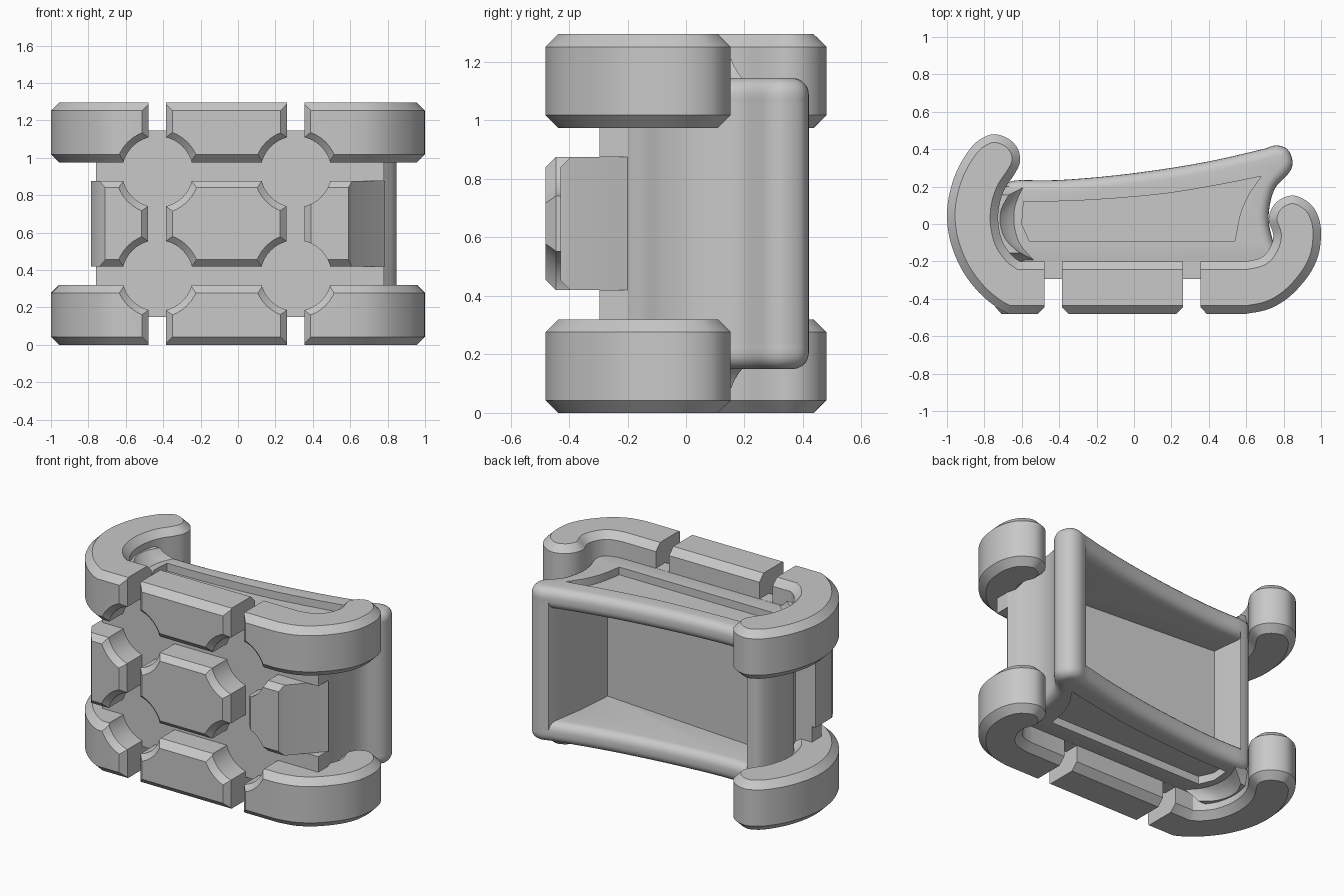
import bpy, bmesh, math
from mathutils import Vector

if "Cube" in bpy.data.objects:
    bpy.data.objects.remove(bpy.data.objects["Cube"])

HEIGHT = 1.295
grey = bpy.data.materials.new("stone grey")
grey.use_nodes = True
grey.diffuse_color = (0.58, 0.58, 0.58, 1)
grey.node_tree.nodes["Principled BSDF"].inputs["Base Color"].default_value = (0.58, 0.58, 0.58, 1)


def spline(points, steps=4):
    """Smooth open path through the points."""
    pts = [Vector(p) for p in points]
    pts = [pts[0]] + pts + [pts[-1]]
    path = []
    for a, b, c, d in zip(pts, pts[1:], pts[2:], pts[3:]):
        for i in range(steps):
            t = i / steps
            path.append(b + 0.5 * t * (c - a + t * (2 * a - 5 * b + 4 * c - d + t * (3 * (b - c) + d - a))))
    return path + [pts[-1]]


def loft(bm, rings):
    """Closed solid through rings of equal length."""
    loops = [[bm.verts.new(p) for p in ring] for ring in rings]
    for low, high in zip(loops, loops[1:]):
        for i in range(len(low)):
            bm.faces.new((low[i - 1], low[i], high[i], high[i - 1]))
    bm.faces.new(loops[0])
    bm.faces.new(loops[-1])


def make(name, *solids):
    bm = bmesh.new()
    for rings in solids:
        loft(bm, rings)
    bmesh.ops.recalc_face_normals(bm, faces=bm.faces)
    mesh = bpy.data.meshes.new(name)
    bm.to_mesh(mesh)
    bm.free()
    mesh.materials.append(grey)
    obj = bpy.data.objects.new(name, mesh)
    bpy.context.scene.collection.objects.link(obj)
    return obj


def level(outline, z):
    return [(p[0], p[1], z) for p in outline]


def slab(outline, low, high):
    return [level(outline, low), level(outline, high)]


def finish(obj, bevel=0, segments=1, cutters=()):
    """Bevel, cut and shade a part."""
    if bevel:
        mod = obj.modifiers.new("Bevel", "BEVEL")
        mod.width, mod.segments = bevel, segments
        mod.limit_method, mod.angle_limit = "ANGLE", math.radians(60)
        mod.use_clamp_overlap = False
    for cutter in cutters:
        mod = obj.modifiers.new("Cut", "BOOLEAN")
        mod.object, mod.operation, mod.solver = cutter, "DIFFERENCE", "EXACT"
    graph = bpy.context.evaluated_depsgraph_get()
    mesh = bpy.data.meshes.new_from_object(obj.evaluated_get(graph))
    obj.modifiers.clear()
    obj.data = mesh
    bpy.ops.object.select_all(action="DESELECT")
    obj.select_set(True)
    bpy.context.view_layer.objects.active = obj
    bpy.ops.object.shade_smooth_by_angle(angle=math.radians(32))


def hide(obj):
    obj.hide_render = True
    obj.hide_set(True)


# Round sockets with flared rims, cut where the grooves cross
def circle(x, z, y, r):
    turn = [math.tau * i / 40 for i in range(40)]
    return [(x + r * math.cos(a), y, z + r * math.sin(a)) for a in turn]


sockets = make("socket_cutter", *[
    [circle(x, z, -0.28, 0.19), circle(x, z, -0.445, 0.19), circle(x, z, -0.5, 0.245)]
    for x in (-0.43, 0.31) for z in (0.37, HEIGHT - 0.37)])

# Upright grooves with flared front edges
groove = [(-0.047, -0.1), (-0.047, -0.445), (-0.1, -0.5), (0.1, -0.5), (0.047, -0.445), (0.047, -0.1)]
grooves = make("groove_cutter", *[
    slab([(x + px, py) for px, py in groove], -0.1, HEIGHT + 0.1) for x in (-0.432, 0.308)])

# Armour rows with hooked arms, each cut into three pieces
right_arm = spline([
    (-0.67, -0.48), (-0.735, -0.445), (-0.83, -0.365), (-0.92, -0.245), (-0.98, -0.1), (-1, 0.04),
    (-0.985, 0.17), (-0.94, 0.3), (-0.87, 0.41), (-0.81, 0.46), (-0.745, 0.48), (-0.67, 0.455),
    (-0.62, 0.4), (-0.61, 0.33), (-0.64, 0.265), (-0.69, 0.19), (-0.72, 0.1), (-0.725, 0),
    (-0.7, -0.1), (-0.65, -0.17), (-0.61, -0.2)])
left_arm = spline([
    (0.6, -0.48), (0.72, -0.455), (0.83, -0.39), (0.93, -0.28), (0.985, -0.17), (1, -0.05),
    (0.985, 0.04), (0.94, 0.11), (0.85, 0.153), (0.76, 0.115), (0.72, 0.03), (0.745, -0.06),
    (0.725, -0.13), (0.68, -0.18), (0.6, -0.2)])
for name, low in (("lower_armour", 0), ("upper_armour", HEIGHT - 0.32)):
    armour = make(name, slab(right_arm + left_arm[::-1], low, low + 0.32))
    finish(armour, 0.043, cutters=(sockets, grooves))


# Middle armour row: blocks with chamfered fronts
def frame(right, left, y, inset=0):
    low, high = 0.42 + inset, HEIGHT - 0.42 - inset
    return [(right, y, low), (left, y, low), (left, y, high), (right, y, high)]


blocks = {
    "middle_right_block": [frame(-0.785, -0.48, -0.2), frame(-0.785, -0.48, -0.37),
                           frame(-0.74, -0.48, -0.445), frame(-0.71, -0.515, -0.48, 0.035)],
    "middle_centre_block": [frame(-0.385, 0.26, -0.2), frame(-0.385, 0.26, -0.445),
                            frame(-0.35, 0.225, -0.48, 0.035)],
    "middle_left_block": [frame(0.355, 0.785, -0.2), frame(0.355, 0.61, -0.395),
                          frame(0.39, 0.59, -0.43, 0.035)],
}
for name, rings in blocks.items():
    finish(make(name, rings), cutters=(sockets,))
hide(sockets)
hide(grooves)

# Backing plates behind the armour, narrower in the middle row
for name, edge, low, high in (("lower_plate", 0.78, 0.15, 0.42), ("middle_plate", 0.6, 0.42, HEIGHT - 0.42),
                              ("upper_plate", 0.78, HEIGHT - 0.42, HEIGHT - 0.15)):
    plate = [(-0.76, -0.295), (edge, -0.295), (edge, -0.2), (-0.76, -0.2)]
    finish(make(name, slab(plate, low, high)))

# Body ends and curved back edge
right_end = spline([(-0.61, -0.25), (-0.635, -0.185), (-0.7, -0.1), (-0.73, 0), (-0.725, 0.1), (-0.7, 0.18),
                    (-0.665, 0.225), (-0.6, 0.235)])
left_end = spline([(0.7, 0.403), (0.76, 0.42), (0.82, 0.4), (0.848, 0.335), (0.83, 0.275), (0.76, 0.2),
                   (0.73, 0.12), (0.72, 0.02), (0.74, -0.08), (0.77, -0.16), (0.78, -0.25)])
# The front of the left end stays behind the sloping block
left_end = [p for p in left_end if p.y > -0.2] + [Vector((0.78, -0.2)), Vector((0.65, -0.25))]
back_edge = spline([(-0.6, 0.235), (-0.4, 0.235), (-0.1, 0.26), (0.2, 0.3), (0.45, 0.345), (0.7, 0.403)])
shelf = right_end + back_edge[1:-1] + left_end

# Top and bottom shelves with a shallow tray
tray = [(-0.56, -0.09), (-0.6, 0)]
tray += spline([(-0.59, 0.12), (-0.3, 0.125), (0.1, 0.155), (0.4, 0.2), (0.68, 0.255)])
tray += spline([(0.62, 0.17), (0.57, 0.06), (0.54, -0.09)])
trays = make("tray_cutter", slab(tray, 0, 0.2), slab(tray, HEIGHT - 0.2, HEIGHT))
for name, low in (("bottom_shelf", 0.15), ("top_shelf", HEIGHT - 0.285)):
    finish(make(name, slab(shelf, low, low + 0.135)), 0.055, 5, (trays,))
hide(trays)

# Coves where the shelves rise to meet the right arms
wall = spline([(-0.68, 0.2), (-0.72, 0.1), (-0.725, 0), (-0.7, -0.1), (-0.65, -0.17), (-0.62, -0.2)])


def cove(reach, z):
    shrink = 0.75 + 2.5 * reach
    inner = [(p.x + reach, p.y * shrink) for p in wall]
    return level(inner + [(-0.75, -0.2 * shrink), (-0.8, 0.2 * shrink)], z)


steps = [(0.1, 0.16), (0.06, 0.135), (0.03, 0.11), (0.01, 0.085)]
finish(make("lower_cove", [cove(reach, z) for reach, z in steps]))
finish(make("upper_cove", [cove(reach, HEIGHT - z) for reach, z in steps]))

# End posts and the recessed back panel
posts = {
    "left_post": left_end + [(0.63, -0.25), (0.63, -0.07), (0.65, 0.15), (0.68, 0.34)],
    "right_post": right_end + [(-0.63, 0.2), (-0.61, 0.05), (-0.59, -0.25)],
    "back_panel": [(-0.64, -0.22), (-0.66, 0), (0.66, -0.1), (0.66, -0.22)],
}
for name, outline in posts.items():
    finish(make(name, slab(outline, 0.205, HEIGHT - 0.205)))
